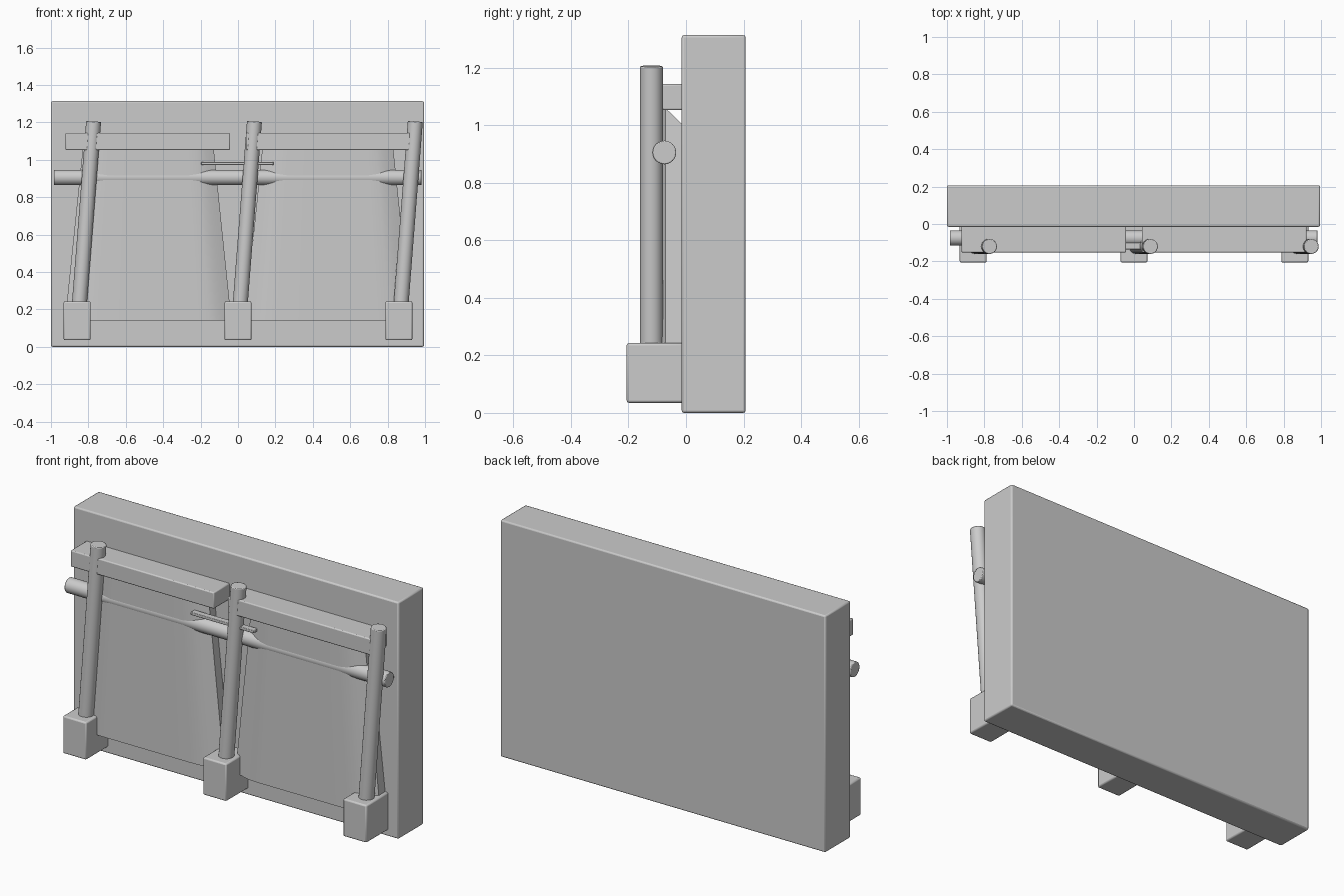
import bpy, bmesh, math
from mathutils import Vector

if "Cube" in bpy.data.objects:
    bpy.data.objects.remove(bpy.data.objects["Cube"])

grey = bpy.data.materials.new("plain_grey")
grey.diffuse_color = (0.6, 0.6, 0.6, 1)
grey.use_nodes = True
grey.node_tree.nodes["Principled BSDF"].inputs["Base Color"].default_value = grey.diffuse_color


def finish(name, bm, bevel=0.0):
    bmesh.ops.recalc_face_normals(bm, faces=bm.faces)
    mesh = bpy.data.meshes.new(name)
    bm.to_mesh(mesh)
    bm.free()
    ob = bpy.data.objects.new(name, mesh)
    bpy.context.collection.objects.link(ob)
    mesh.materials.append(grey)
    if bevel:
        mod = ob.modifiers.new("soft_edges", 'BEVEL')
        mod.width = bevel
        mod.segments = 2
        mod.limit_method = 'ANGLE'
        mod.angle_limit = math.radians(50)
    bpy.ops.object.select_all(action='DESELECT')
    ob.select_set(True)
    bpy.context.view_layer.objects.active = ob
    bpy.ops.object.shade_smooth_by_angle(angle=math.radians(35))
    return ob


def box(name, lo, hi, bevel):
    bm = bmesh.new()
    bmesh.ops.create_cube(bm, size=1)
    lo, hi = Vector(lo), Vector(hi)
    for v in bm.verts:
        v.co = (lo + hi) / 2 + v.co * (hi - lo)
    return finish(name, bm, bevel)


def rod(name, a, b, radius, bevel=0.004):
    a, b = Vector(a), Vector(b)
    bm = bmesh.new()
    bmesh.ops.create_cone(bm, cap_ends=True, segments=24, radius1=radius,
                          radius2=radius, depth=(b - a).length)
    turn = (b - a).to_track_quat('Z', 'Y')
    for v in bm.verts:
        v.co = (a + b) / 2 + turn @ v.co
    return finish(name, bm, bevel)


def sheet(name, bottom, top):
    """Bulging panel lofted between a wide bottom and a narrower top."""
    steps = [0, 0.03, 0.06, 0.09, 0.13, 0.2, 0.35, 0.5]
    steps += [1 - s for s in reversed(steps[:-1])]
    bm = bmesh.new()
    rings = []
    for (x0, x1), z_front, z_back in ((bottom, 0.14, 0.14), (top, 1.06, 1.0)):
        ring = []
        for s in steps:
            t = min(1, min(s, 1 - s) / 0.17)
            y = -0.072 - 0.042 * math.sin(t * math.pi / 2)
            ring.append(bm.verts.new((x0 + (x1 - x0) * s, y, z_front)))
        ring.append(bm.verts.new((x1, -0.01, z_back)))
        ring.append(bm.verts.new((x0, -0.01, z_back)))
        rings.append(ring)
    n = len(rings[0])
    for i in range(n):
        j = (i + 1) % n
        bm.faces.new((rings[0][i], rings[0][j], rings[1][j], rings[1][i]))
    for ring in rings:
        bm.faces.new(ring)
    return finish(name, bm)


# Thick backing slab
box("back_slab", (-1, -0.015, 0), (0.995, 0.207, 1.313), 0.008)

# Block feet with leaning posts
for side, x in (("left", -0.86), ("middle", 0.0), ("right", 0.86)):
    box(side + "_foot", (x - 0.072, -0.206, 0.035), (x + 0.072, -0.005, 0.243), 0.008)
    rod(side + "_post", (x + 0.005, -0.12, 0.14), (x + 0.088, -0.12, 1.205), 0.04)

# Top beams and the panels hanging below them
for side, x0, x1 in (("left", -0.922, -0.042), ("right", 0.042, 0.922)):
    box(side + "_beam", (x0, -0.152, 1.052), (x1, -0.005, 1.143), 0.006)
sheet("left_panel", (-0.925, -0.035), (-0.83, -0.13))
sheet("right_panel", (0.035, 0.925), (0.13, 0.83))

# Long cross bar, mostly sunk behind the panels
rod("cross_bar", (-0.985, -0.075, 0.905), (0.982, -0.075, 0.905), 0.041)

# Thin strip over the middle post
box("middle_strip", (-0.197, -0.135, 0.972), (0.19, -0.1, 0.988), 0.003)
